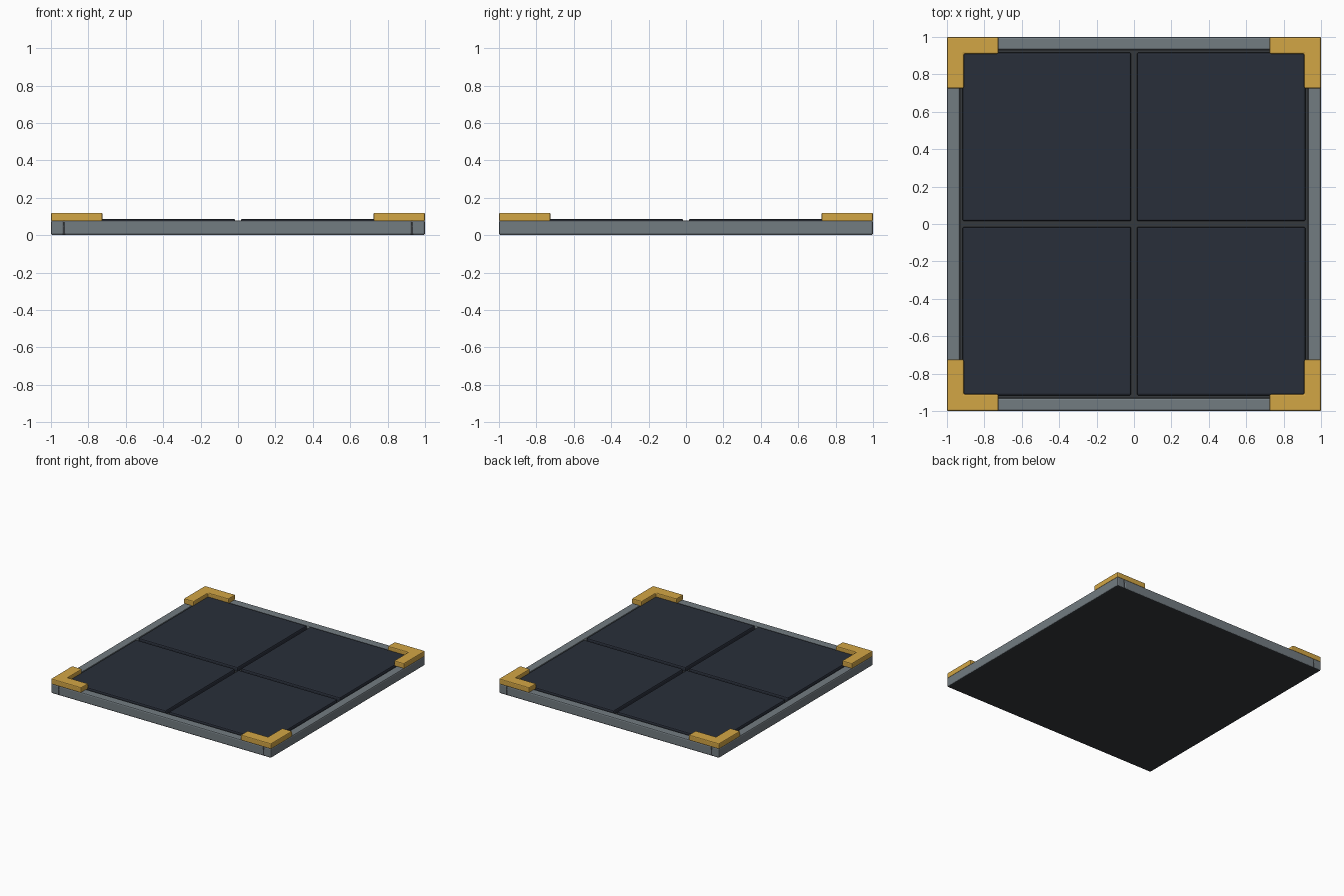
import bpy, bmesh

if "Cube" in bpy.data.objects:
    bpy.data.objects.remove(bpy.data.objects["Cube"])


def material(name, rgb):
    m = bpy.data.materials.new(name)
    m.diffuse_color = (*rgb, 1)
    m.use_nodes = True
    m.node_tree.nodes["Principled BSDF"].inputs["Base Color"].default_value = m.diffuse_color
    return m


STEEL = material("steel", (0.17, 0.20, 0.22))
DARK = material("dark_base", (0.035, 0.04, 0.045))
PANEL = material("panel", (0.022, 0.028, 0.042))
GOLD = material("gold", (0.65, 0.38, 0.06))


def prism(name, outline, z0, z1, mat, bevel):
    """Extrude an outline from z0 to z1 and round its edges."""
    bm = bmesh.new()
    face = bm.faces.new([bm.verts.new((x, y, z0)) for x, y in outline])
    top = bmesh.ops.extrude_face_region(bm, geom=[face])["geom"]
    verts = [g for g in top if isinstance(g, bmesh.types.BMVert)]
    bmesh.ops.translate(bm, verts=verts, vec=(0, 0, z1 - z0))
    bmesh.ops.recalc_face_normals(bm, faces=bm.faces)
    me = bpy.data.meshes.new(name)
    bm.to_mesh(me)
    bm.free()
    me.materials.append(mat)
    ob = bpy.data.objects.new(name, me)
    bpy.context.collection.objects.link(ob)
    mod = ob.modifiers.new("bevel", "BEVEL")
    mod.width = bevel
    mod.segments = 2
    return ob


def box(name, x0, x1, y0, y1, z0, z1, mat, bevel):
    return prism(name, [(x0, y0), (x1, y0), (x1, y1), (x0, y1)], z0, z1, mat, bevel)


# Base plate, visible from below and in the seams
box("base_plate", -0.998, 0.998, -0.998, 0.998, 0, 0.055, DARK, 0.008)

# Frame rails: side rails run full length, front and back fit between them
for s, side, end in ((-1, "left", "front"), (1, "right", "back")):
    a, b = sorted((s * 0.93, s))
    box(side + "_rail", a, b, -1, 1, 0.001, 0.08, STEEL, 0.01)
    box(end + "_rail", -0.93, 0.93, a, b, 0.001, 0.08, STEEL, 0.01)

# Four floor panels and four raised L-shaped corner guards
guard = [(1, 1), (0.725, 1), (0.725, 0.91), (0.91, 0.91), (0.91, 0.725), (1, 0.725)]
for sx, side in ((-1, "left"), (1, "right")):
    for sy, end in ((-1, "front"), (1, "back")):
        tag = f"{end}_{side}"
        x0, x1 = sorted((sx * 0.015, sx * 0.917))
        y0, y1 = sorted((sy * 0.015, sy * 0.917))
        box("panel_" + tag, x0, x1, y0, y1, 0.04, 0.088, PANEL, 0.01)
        prism("corner_guard_" + tag, [(sx * x, sy * y) for x, y in guard],
              0.075, 0.12, GOLD, 0.007)
